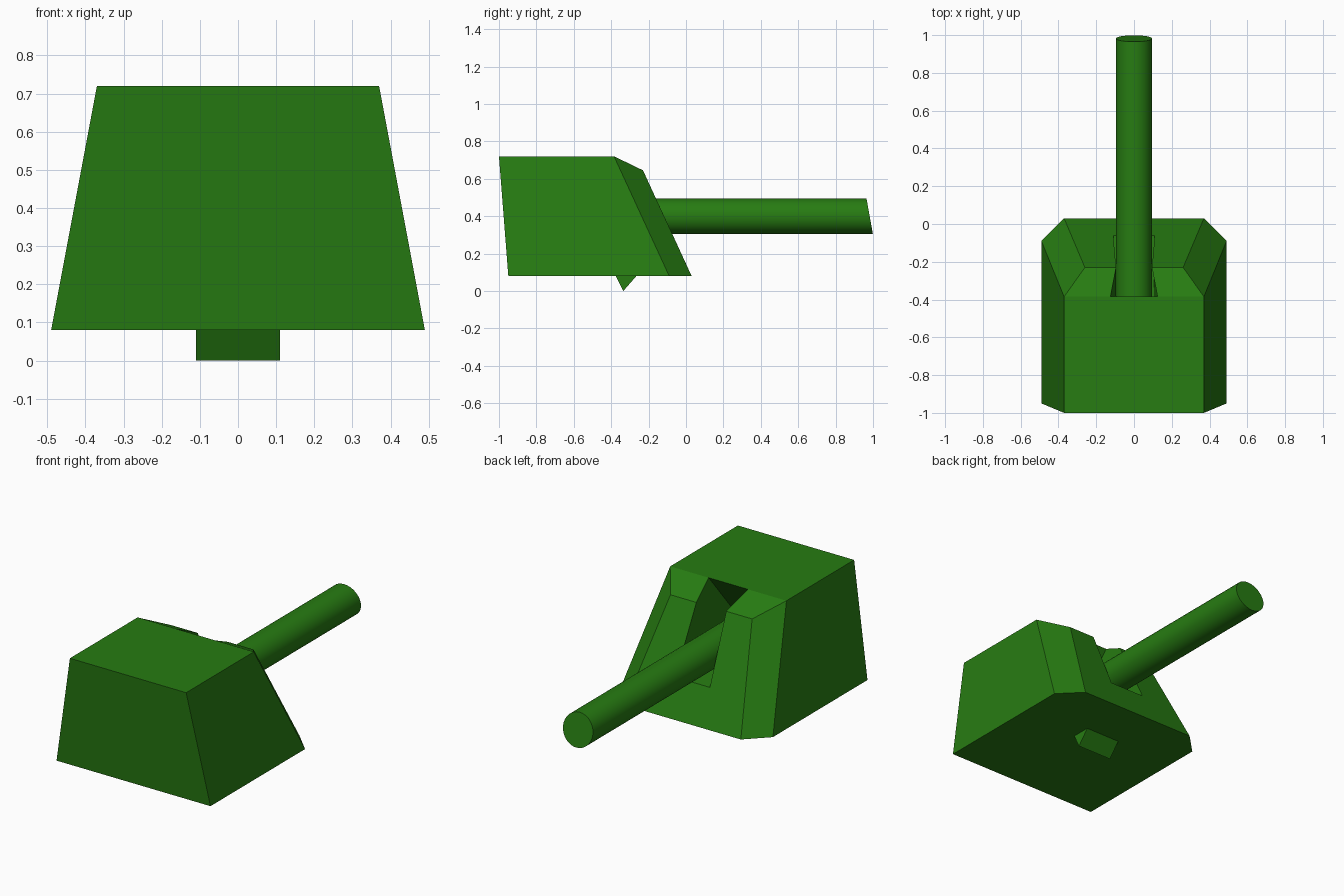
import bpy, bmesh
from mathutils import Vector

if "Cube" in bpy.data.objects:
    bpy.data.objects.remove(bpy.data.objects["Cube"])

green = bpy.data.materials.new("green_paint")
green.diffuse_color = (0.02, 0.2, 0.006, 1)
green.use_nodes = True
green.node_tree.nodes["Principled BSDF"].inputs["Base Color"].default_value = green.diffuse_color


def finish(name, bm):
    bmesh.ops.recalc_face_normals(bm, faces=bm.faces[:])
    mesh = bpy.data.meshes.new(name)
    bm.to_mesh(mesh)
    bm.free()
    obj = bpy.data.objects.new(name, mesh)
    bpy.context.collection.objects.link(obj)
    mesh.materials.append(green)
    return obj


def mirrored_solid(name, half, side_faces, spans):
    """Right-half corners mirrored in x; spans are chains closed across the middle."""
    bm = bmesh.new()
    right = {k: bm.verts.new(p) for k, p in half.items()}
    left = {k: bm.verts.new((-p[0], p[1], p[2])) for k, p in half.items()}
    for f in side_faces:
        bm.faces.new([right[k] for k in f])
        bm.faces.new([left[k] for k in reversed(f)])
    for s in spans:
        bm.faces.new([right[k] for k in s] + [left[k] for k in reversed(s)])
    return finish(name, bm)


# Turret shell: A-C bottom rim, D-E roof, F rear bevel, N barrel slot, I slot depth
mirrored_solid("turret_body", {
    "A": (0.49, -0.95, 0.08), "B": (0.49, -0.09, 0.08), "C": (0.37, 0.03, 0.08),
    "D": (0.37, -1.0, 0.72), "E": (0.37, -0.385, 0.72), "F": (0.26, -0.23, 0.645),
    "N": (0.125, -0.385, 0.72), "O": (0.095, -0.23, 0.645), "P": (0.11, -0.06, 0.276),
    "I": (0.1, -0.7, 0.32),
}, ["ABED", "BCFE", "EFON", "FCPO", "NOPI"],
   ["AD", "DEN", "CP", "ABC", "NI", "PI"])

# Wedge-shaped pivot under the turret
mirrored_solid("pivot_wedge", {
    "A": (0.11, -0.375, 0.08), "B": (0.11, -0.335, 0.0), "C": (0.11, -0.265, 0.08),
}, ["ABC"], ["AB", "BC", "CA"])

# Barrel along y with slanted ends
bm = bmesh.new()
bmesh.ops.create_cone(bm, cap_ends=True, segments=32, radius1=0.095, radius2=0.095, depth=2)
for v in bm.verts:
    x, y, t = v.co
    end = 0.982 if t > 0 else -0.58
    v.co = Vector((x, end - 0.18 * y, 0.4 + y))
barrel = finish("barrel", bm)
bpy.context.view_layer.objects.active = barrel
barrel.select_set(True)
bpy.ops.object.shade_smooth_by_angle()
